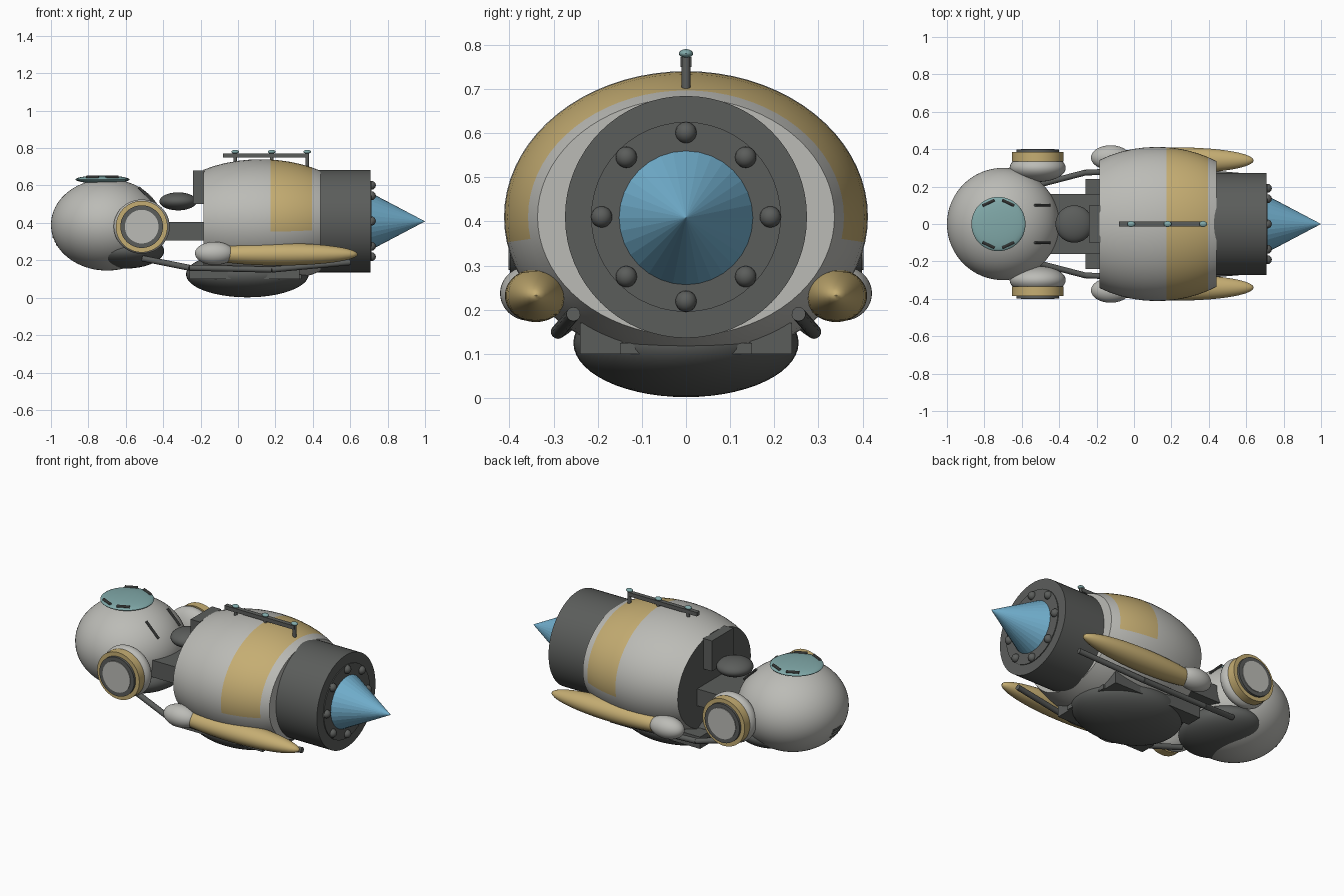
import bpy, bmesh, math
from mathutils import Vector, Matrix

if "Cube" in bpy.data.objects:
    bpy.data.objects.remove(bpy.data.objects["Cube"])


def material(name, rgb):
    m = bpy.data.materials.new(name)
    m.diffuse_color = (*rgb, 1)
    m.use_nodes = True
    m.node_tree.nodes["Principled BSDF"].inputs["Base Color"].default_value = m.diffuse_color
    return m


LIGHT = material("pale grey", (0.50, 0.50, 0.47))
DARK = material("charcoal", (0.105, 0.11, 0.105))
GOLD = material("sand gold", (0.56, 0.42, 0.17))
BLUE = material("sky blue", (0.17, 0.44, 0.63))
TEAL = material("teal glass", (0.22, 0.40, 0.40))


def finish(name, bm, mats, smooth=True):
    bmesh.ops.recalc_face_normals(bm, faces=bm.faces)
    me = bpy.data.meshes.new(name)
    bm.to_mesh(me)
    bm.free()
    for m in mats:
        me.materials.append(m)
    ob = bpy.data.objects.new(name, me)
    bpy.context.collection.objects.link(ob)
    if smooth:
        bpy.ops.object.select_all(action='DESELECT')
        ob.select_set(True)
        bpy.context.view_layer.objects.active = ob
        bpy.ops.object.shade_smooth_by_angle(angle=math.radians(35))
    return ob


def ellipsoid(name, loc, radii, mat, seg=40, rings=24):
    bm = bmesh.new()
    bmesh.ops.create_uvsphere(bm, u_segments=seg, v_segments=rings, radius=1,
                              matrix=Matrix.Translation(loc) @ Matrix.Diagonal((*radii, 1)))
    return finish(name, bm, [mat])


def rod(name, a, b, r1, mat, r2=None, seg=40, smooth=True):
    """Cylinder or cone between two points."""
    a, b = Vector(a), Vector(b)
    d = b - a
    mtx = Matrix.Translation((a + b) / 2) @ d.to_track_quat('Z', 'Y').to_matrix().to_4x4()
    bm = bmesh.new()
    bmesh.ops.create_cone(bm, cap_ends=True, segments=seg, radius1=r1,
                          radius2=r1 if r2 is None else r2, depth=d.length, matrix=mtx)
    return finish(name, bm, [mat], smooth)


def box(name, lo, hi, mat):
    lo, hi = Vector(lo), Vector(hi)
    bm = bmesh.new()
    bmesh.ops.create_cube(bm, size=1, matrix=Matrix.Translation((lo + hi) / 2)
                          @ Matrix.Diagonal((*(hi - lo), 1)))
    return finish(name, bm, [mat], False)


# Head with dark chin and face vents
ellipsoid("head", (-0.70, 0, 0.39), (0.30, 0.30, 0.245), LIGHT, 64, 40)
ellipsoid("chin", (-0.61, 0, 0.25), (0.215, 0.25, 0.095), DARK)
for i, z in enumerate((0.285, 0.305, 0.325)):
    box(f"face_vent_{i}", (-0.992 + (0.325 - z) * 0.5, -0.035, z - 0.006),
        (-0.95, 0.035, z + 0.006), DARK)

# Roof window and its clips
ellipsoid("roof_window", (-0.725, 0, 0.632), (0.145, 0.145, 0.021), TEAL, 48, 16)
for i, deg in enumerate((65, 115, 245, 295)):
    t = math.radians(deg)
    p = Vector((-0.725 + 0.125 * math.cos(t), 0.125 * math.sin(t), 0.645))
    d = Vector((math.sin(t), -math.cos(t), 0)) * 0.035
    rod(f"window_clip_{i}", p - d, p + d, 0.008, DARK, seg=10)

# Neck, spine plate and joint pad
box("neck_block", (-0.51, -0.16, 0.305), (-0.18, 0.16, 0.405), DARK)
box("spine_plate", (-0.24, -0.10, 0.50), (-0.18, 0.10, 0.68), DARK)
ellipsoid("joint_pad", (-0.32, 0, 0.515), (0.10, 0.10, 0.048), DARK)

# Barrel body: bulging loft with a painted gold saddle band
xs = [-0.185, -0.13, -0.07, 0.0, 0.06, 0.12, 0.175, 0.23, 0.285, 0.34, 0.395, 0.44]
N = 72
bm = bmesh.new()
loops = []
for x in xs:
    k = math.sqrt(1 - ((x - 0.122) / 0.55) ** 2)
    loops.append([bm.verts.new((x, 0.412 * k * math.cos(2 * math.pi * j / N),
                                0.41 + 0.33 * k * math.sin(2 * math.pi * j / N)))
                  for j in range(N)])
for x0, x1, a, b in zip(xs, xs[1:], loops, loops[1:]):
    for j in range(N):
        f = bm.faces.new((a[j], a[(j + 1) % N], b[(j + 1) % N], b[j]))
        if x0 >= 0.175 and x1 <= 0.395 and f.calc_center_median().z > 0.355:
            f.material_index = 1
bm.faces.new(loops[0]).material_index = 2
bm.faces.new(loops[-1])
finish("barrel_body", bm, [LIGHT, GOLD, DARK])

# Engine drum, end disc, rivets and cone
C = 0.41
rod("engine_drum", (0.40, 0, C), (0.708, 0, C), 0.274, DARK, seg=64)
rod("engine_disc", (0.70, 0, C), (0.713, 0, C), 0.215, DARK, seg=48)
rod("thrust_cone", (0.71, 0, C - 0.002), (1.0, 0, C - 0.002), 0.153, BLUE, 0, 32, False)
for i in range(8):
    t = i * math.pi / 4
    ellipsoid(f"rivet_{i}", (0.713, 0.191 * math.cos(t), C + 0.191 * math.sin(t)),
              (0.024, 0.024, 0.024), DARK, 16, 10)

# Belly pod
ellipsoid("belly_pod", (0.05, 0, 0.125), (0.328, 0.255, 0.123), DARK, 48, 28)
box("belly_plate", (-0.22, -0.15, 0.10), (0.34, 0.15, 0.125), DARK)

# Top rail with lamps
box("top_rail", (-0.08, -0.013, 0.749), (0.375, 0.013, 0.772), DARK)
for i, x in enumerate((-0.015, 0.18, 0.37)):
    rod(f"rail_post_{i}", (x, 0, 0.70), (x, 0, 0.775), 0.01, DARK, seg=12)
    ellipsoid(f"rail_lamp_{i}", (x, 0, 0.78), (0.021, 0.016, 0.01), TEAL, 16, 10)

# Mirrored side parts
for side, s in (("left", -1), ("right", 1)):
    # Ear pods
    ex, ez = -0.515, 0.38
    ellipsoid(f"{side}_ear_pod", (ex, s * 0.30, ez), (0.15, 0.075, 0.145), LIGHT)
    for part, y0, y1, r, m in (("ring", 0.335, 0.384, 0.138, GOLD),
                               ("rim", 0.38, 0.398, 0.114, DARK),
                               ("cap", 0.39, 0.402, 0.09, LIGHT)):
        rod(f"{side}_ear_{part}", (ex, s * y0, ez), (ex, s * y1, ez), r, m, seg=48)
    # Neck hooks
    rod(f"{side}_neck_hook", (-0.53, s * 0.10, 0.59), (-0.45, s * 0.10, 0.51), 0.007, DARK, seg=10)
    # Side tanks
    ellipsoid(f"{side}_tank", (0.22, s * 0.34, 0.232), (0.42, 0.07, 0.06), GOLD)
    ellipsoid(f"{side}_tank_nose", (-0.125, s * 0.355, 0.237), (0.105, 0.066, 0.062), LIGHT)
    # Belly rails
    y0, y1 = sorted((s * 0.145, s * 0.24))
    box(f"{side}_belly_rail", (-0.26, y0, 0.10), (0.33, y1, 0.17), DARK)
    # Under tube running from the head to the engine
    path = [(-0.51, 0.21, 0.21), (-0.26, 0.275, 0.16), (0.18, 0.29, 0.15), (0.60, 0.255, 0.19)]
    pts = [(x, s * y, z) for x, y, z in path]
    for i, (a, b) in enumerate(zip(pts, pts[1:])):
        rod(f"{side}_under_tube_{i}", a, b, 0.016, DARK, seg=14)
